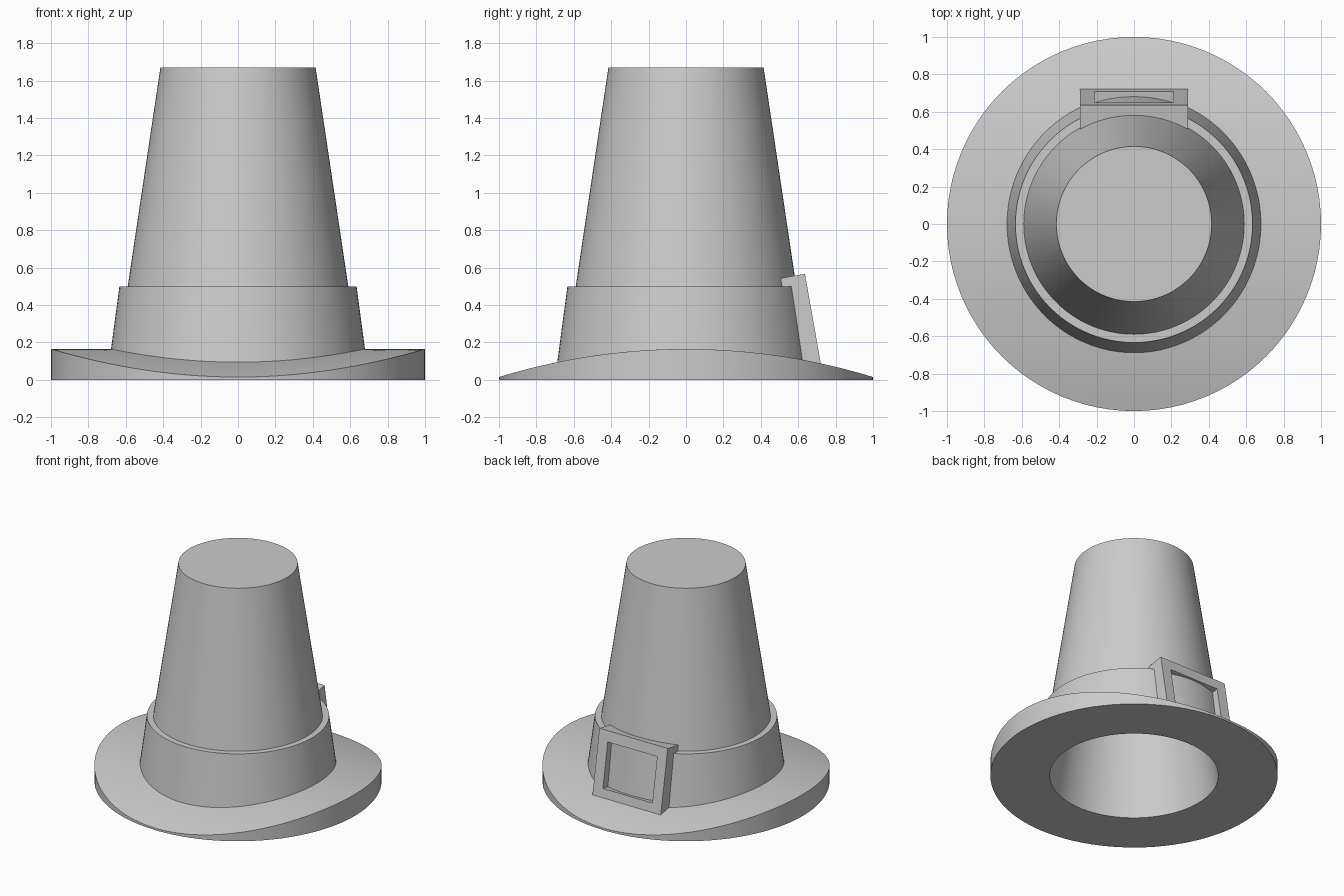
import bpy, bmesh, math
from mathutils import Matrix

SEG = 96

if "Cube" in bpy.data.objects:
    bpy.data.objects.remove(bpy.data.objects["Cube"], do_unlink=True)

grey = bpy.data.materials.new("felt_grey")
grey.use_nodes = True
colour = (0.6, 0.6, 0.6, 1)
grey.diffuse_color = colour
grey.node_tree.nodes["Principled BSDF"].inputs["Base Color"].default_value = colour


def finish(name, bm, smooth=True):
    bmesh.ops.recalc_face_normals(bm, faces=bm.faces)
    mesh = bpy.data.meshes.new(name)
    bm.to_mesh(mesh)
    bm.free()
    mesh.materials.append(grey)
    obj = bpy.data.objects.new(name, mesh)
    bpy.context.collection.objects.link(obj)
    if smooth:
        bpy.ops.object.select_all(action='DESELECT')
        obj.select_set(True)
        bpy.context.view_layer.objects.active = obj
        bpy.ops.object.shade_smooth_by_angle(angle=math.radians(30))
    return obj


def bridge(bm, a, b):
    for i in range(len(a)):
        j = (i + 1) % len(a)
        bm.faces.new((a[i], a[j], b[j], b[i]))


def ring(bm, radius, height):
    """Loop of points; height is a number or a function of y."""
    verts = []
    for i in range(SEG):
        t = math.tau * i / SEG
        y = radius * math.sin(t)
        z = height(y) if callable(height) else height
        verts.append(bm.verts.new((radius * math.cos(t), y, z)))
    return verts


def lathe(name, rings, closed):
    bm = bmesh.new()
    loops = [ring(bm, r, z) for r, z in rings]
    for a, b in zip(loops, loops[1:]):
        bridge(bm, a, b)
    if closed:
        bridge(bm, loops[-1], loops[0])
    else:
        bm.faces.new(loops[0])
        bm.faces.new(loops[-1])
    return finish(name, bm)


# Brim: flat below, arched from front to back on top
ARC = 3.41
def arch(y):
    return 0.165 - ARC + math.sqrt(ARC * ARC - y * y)

top_rings = [(1 - 0.06 * i, arch) for i in range(7)]
lathe("brim", [(0.587, 0), (1, 0)] + top_rings + [(0.6, 0.08)], True)

# Hollow tapered crown, from the inner ceiling round to the top
lathe("crown", [(0.34, 1.59), (0.587, 0), (0.664, 0.002), (0.415, 1.67)], False)

# Band around the foot of the crown
lathe("band", [(0.62, 0.03), (0.697, 0.03), (0.634, 0.5), (0.58, 0.5)], True)

# Buckle: open rectangular frame leaning with the crown
def rectangle(bm, half_width, low, high, y):
    corners = ((-half_width, low), (half_width, low), (half_width, high), (-half_width, high))
    return [bm.verts.new((x, y, z)) for x, z in corners]

bm = bmesh.new()
loops = [rectangle(bm, 0.29, -0.5, 0, -0.132), rectangle(bm, 0.29, -0.5, 0, 0),
         rectangle(bm, 0.21, -0.42, -0.08, 0), rectangle(bm, 0.21, -0.42, -0.08, -0.132)]
for k in range(4):
    bridge(bm, loops[k], loops[(k + 1) % 4])
lean = Matrix.Translation((0, 0.636, 0.567)) @ Matrix.Rotation(math.radians(10), 4, 'X')
bmesh.ops.transform(bm, matrix=lean, verts=bm.verts)
finish("buckle", bm, smooth=False)
